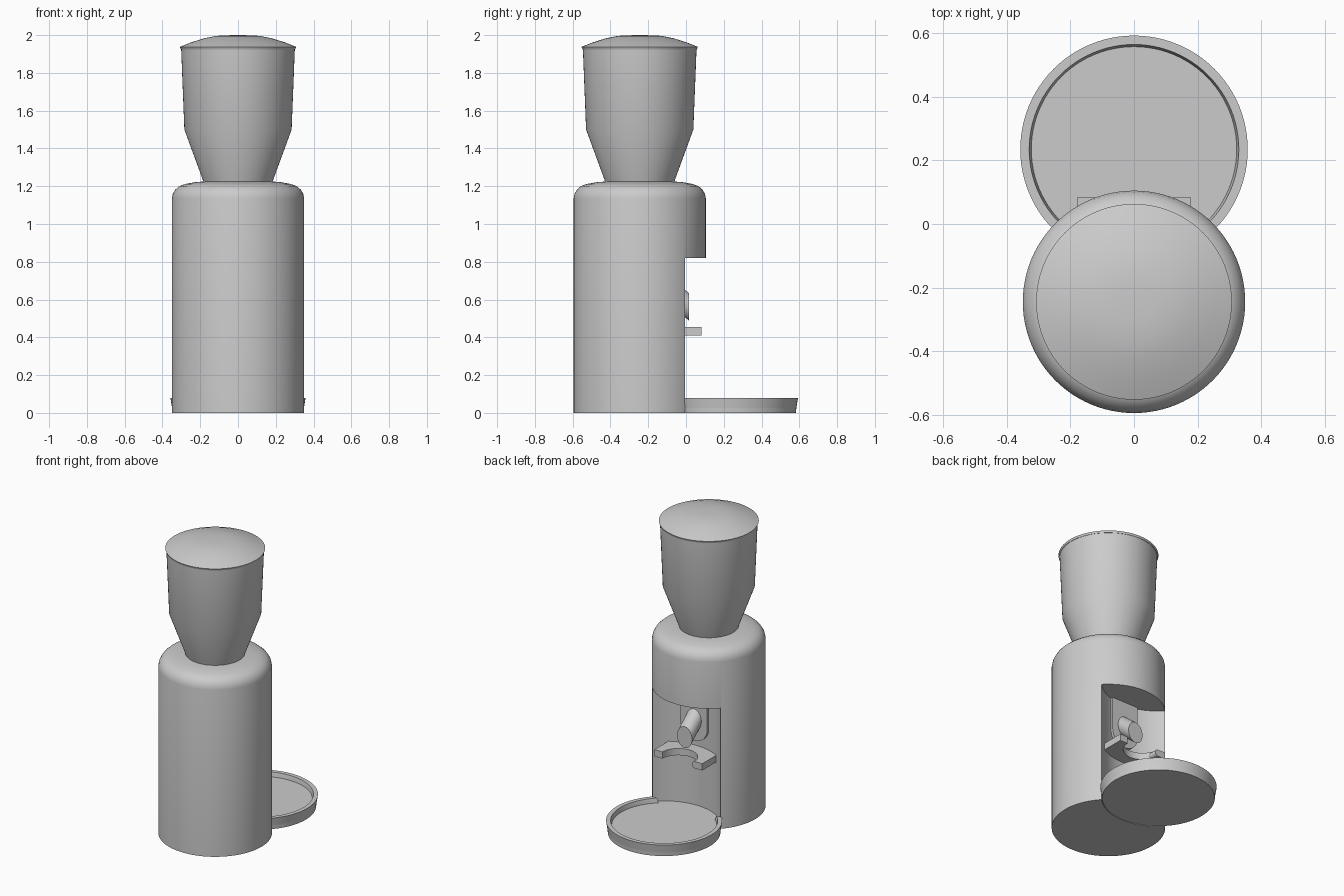
import bpy, bmesh, math
from mathutils import Vector

cube = bpy.data.objects.get("Cube")
if cube:
    bpy.data.objects.remove(cube)

grey = bpy.data.materials.new("satin_grey")
grey.use_nodes = True
COLOUR = (0.6, 0.6, 0.6, 1)
grey.diffuse_color = COLOUR
grey.node_tree.nodes["Principled BSDF"].inputs["Base Color"].default_value = COLOUR

BODY_Y, TRAY_Y = -0.245, 0.235
CROSS_Y = -0.008  # where the body and tray circles meet


def finish(name, bm, loc=(0, 0, 0)):
    bmesh.ops.recalc_face_normals(bm, faces=bm.faces)
    mesh = bpy.data.meshes.new(name)
    bm.to_mesh(mesh)
    bm.free()
    mesh.materials.append(grey)
    ob = bpy.data.objects.new(name, mesh)
    ob.location = loc
    bpy.context.collection.objects.link(ob)
    return ob


def lathe(name, profile, y, closed=False, steps=96):
    """Spin an (r, z) profile about a vertical axis."""
    bm = bmesh.new()
    verts = [bm.verts.new((r, 0, z)) for r, z in profile]
    pairs = list(zip(verts, verts[1:]))
    if closed:
        pairs.append((verts[-1], verts[0]))
    edges = [bm.edges.new(p) for p in pairs]
    bmesh.ops.spin(bm, geom=verts + edges, cent=(0, 0, 0), axis=(0, 0, 1),
                   angle=math.tau, steps=steps)
    bmesh.ops.remove_doubles(bm, verts=bm.verts, dist=0.0001)
    return finish(name, bm, (0, y, 0))


def box(name, lo, hi):
    bm = bmesh.new()
    bmesh.ops.create_cube(bm, size=1)
    lo, hi = Vector(lo), Vector(hi)
    for v in bm.verts:
        v.co = (lo + hi) / 2 + v.co * (hi - lo)
    return finish(name, bm)


def rod(name, start, end, radius, segments=32):
    start, end = Vector(start), Vector(end)
    bm = bmesh.new()
    bmesh.ops.create_cone(bm, cap_ends=True, segments=segments, radius1=radius,
                          radius2=radius, depth=(end - start).length)
    ob = finish(name, bm, (start + end) / 2)
    ob.rotation_mode = 'QUATERNION'
    ob.rotation_quaternion = (end - start).to_track_quat('Z', 'Y')
    return ob


def cut(target, cutter, operation='DIFFERENCE'):
    bpy.context.view_layer.objects.active = target
    mod = target.modifiers.new("cut", 'BOOLEAN')
    mod.operation = operation
    mod.solver = 'EXACT'
    mod.object = cutter
    bpy.ops.object.modifier_apply(modifier=mod.name)
    bpy.data.objects.remove(cutter)


def smooth(*objects):
    bpy.ops.object.select_all(action='DESELECT')
    for ob in objects:
        ob.select_set(True)
    bpy.context.view_layer.objects.active = objects[0]
    bpy.ops.object.shade_smooth_by_angle(angle=math.radians(30))


# Body with rounded shoulder and a cylindrical working recess
body = lathe("body", [(0, 0), (0.35, 0), (0.35, 1.135), (0.345, 1.16), (0.332, 1.182),
                      (0.312, 1.2), (0.28, 1.212), (0.23, 1.221), (0.17, 1.226),
                      (0, 1.226)], BODY_Y)
cut(body, rod("recess_cutter", (0, TRAY_Y, -0.1), (0, TRAY_Y, 0.82), 0.351, 96))

# Bean hopper and domed lid
hopper = lathe("hopper", [(0, 1.2), (0.178, 1.2), (0.187, 1.235), (0.284, 1.5),
                          (0.301, 1.93), (0, 1.93)], BODY_Y)
lid = lathe("hopper_lid", [(0, 1.925), (0.303, 1.925), (0.308, 1.938), (0.25, 1.961),
                           (0.18, 1.983), (0.115, 1.996), (0.06, 1.999), (0, 2)], BODY_Y)

# Catch tray: full floor, raised rim only outside the body
tray = lathe("tray_floor", [(0, 0), (0.347, 0), (0.351, 0.05), (0, 0.05)], TRAY_Y)
rim = lathe("tray_rim", [(0.345, 0.001), (0.358, 0.08), (0.33, 0.08), (0.322, 0.045),
                         (0.32, 0.001)], TRAY_Y, closed=True)
cut(rim, box("rim_cutter", (-0.5, -0.5, -0.1), (0.5, CROSS_Y, 0.2)))

# Outlet backplate with rounded lower end
plate = box("outlet_plate", (-0.1, -0.13, 0.6), (0.1, -0.085, 0.82))
cut(plate, rod("plate_end", (0, -0.13, 0.6), (0, -0.085, 0.6), 0.1, 48), 'UNION')

# Sloping spout, trimmed upright at its mouth
spout = rod("spout", (0, -0.14, 0.69), (0, 0.09, 0.5), 0.056)
cut(spout, box("spout_cutter", (-0.2, 0.015, 0.3), (0.2, 0.3, 0.8)))

# Holder fork with a round opening and a small stop on one arm
fork = box("holder_fork", (-0.18, -0.14, 0.41), (0.18, 0.083, 0.456))
cut(fork, rod("fork_cutter", (0, 0.083, 0.3), (0, 0.083, 0.6), 0.12, 64))
stop = rod("fork_stop", (-0.125, 0.02, 0.433), (-0.125, 0.083, 0.433), 0.023, 24)
cut(fork, rod("fork_trim", (0, TRAY_Y, 0.3), (0, TRAY_Y, 0.6), 0.36, 96), 'INTERSECT')

smooth(body, hopper, lid, tray, rim, plate, spout, fork, stop)
